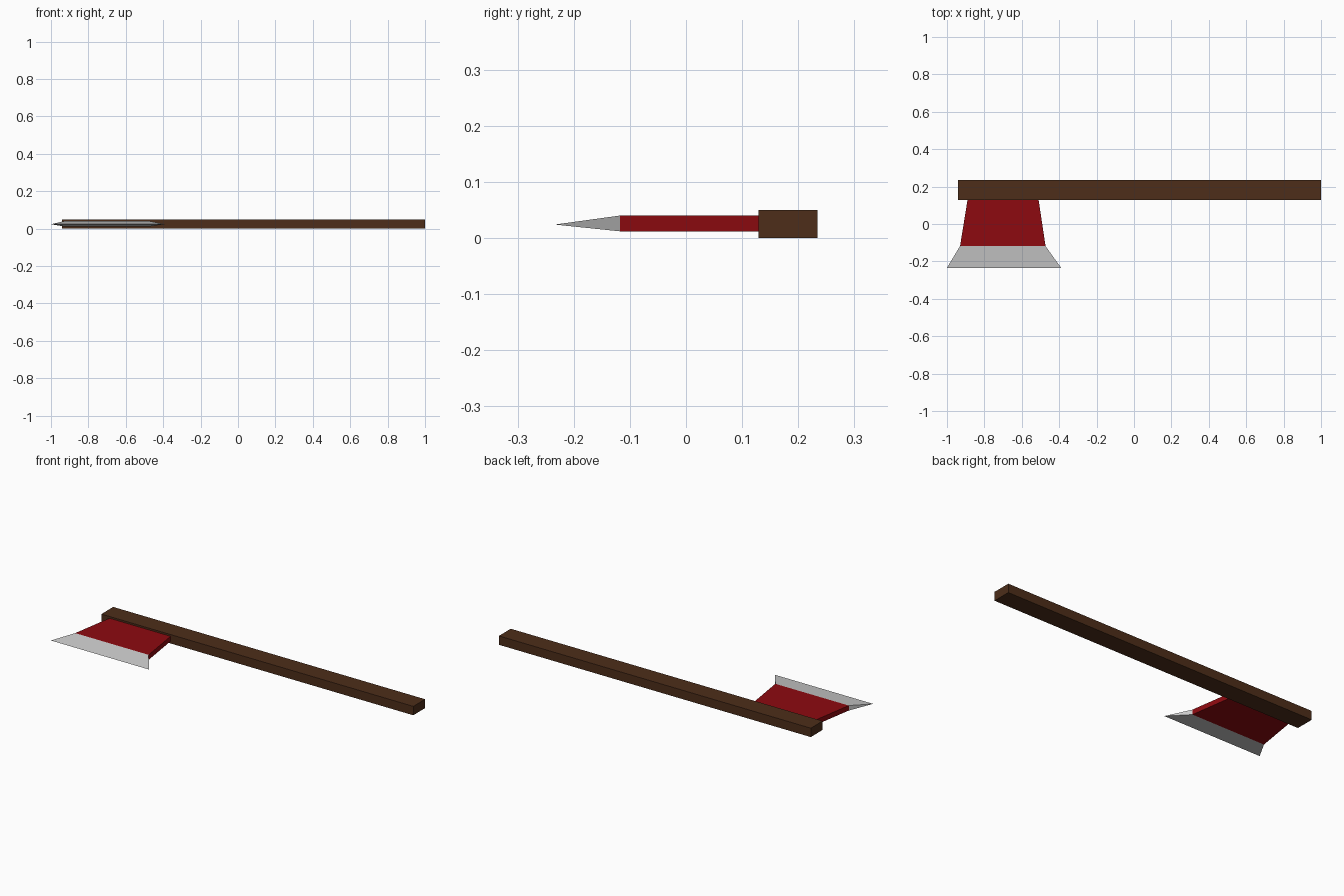
import bpy, bmesh

if "Cube" in bpy.data.objects:
    bpy.data.objects.remove(bpy.data.objects["Cube"])


def material(name, color):
    mat = bpy.data.materials.new(name)
    mat.diffuse_color = color
    mat.use_nodes = True
    mat.node_tree.nodes["Principled BSDF"].inputs["Base Color"].default_value = mat.diffuse_color
    return mat


def loft(name, back, front, mat=None):
    """Solid between two xz rectangles, each (y, x0, x1, z0, z1); a flat one becomes an edge."""
    bm = bmesh.new()
    rings = []
    for y, x0, x1, z0, z1 in (back, front):
        rings.append([bm.verts.new((x, y, z))
                      for x, z in ((x0, z0), (x1, z0), (x1, z1), (x0, z1))])
    a, b = rings
    bm.faces.new(a)
    bm.faces.new(b)
    for i in range(4):
        j = (i + 1) % 4
        bm.faces.new((a[i], a[j], b[j], b[i]))
    bmesh.ops.remove_doubles(bm, verts=bm.verts, dist=1e-4)
    bmesh.ops.recalc_face_normals(bm, faces=bm.faces)
    mesh = bpy.data.meshes.new(name)
    bm.to_mesh(mesh)
    bm.free()
    obj = bpy.data.objects.new(name, mesh)
    bpy.context.collection.objects.link(obj)
    if mat:
        mesh.materials.append(mat)
    return obj


wood = material("wood", (0.075, 0.027, 0.01, 1))
red = material("red_paint", (0.27, 0.003, 0.005, 1))

# Long square-edged handle
loft("handle", (0.234, -0.94, 1.0, 0.0, 0.05), (0.129, -0.94, 1.0, 0.0, 0.05), wood)

# Painted axe head, flaring away from the handle
loft("axe_head", (0.129, -0.89, -0.51, 0.012, 0.04), (-0.118, -0.93, -0.473, 0.012, 0.04), red)

# Bare metal blade, tapering to a sharp edge
loft("blade", (-0.118, -0.93, -0.473, 0.012, 0.04), (-0.234, -1.0, -0.39, 0.024, 0.024))
